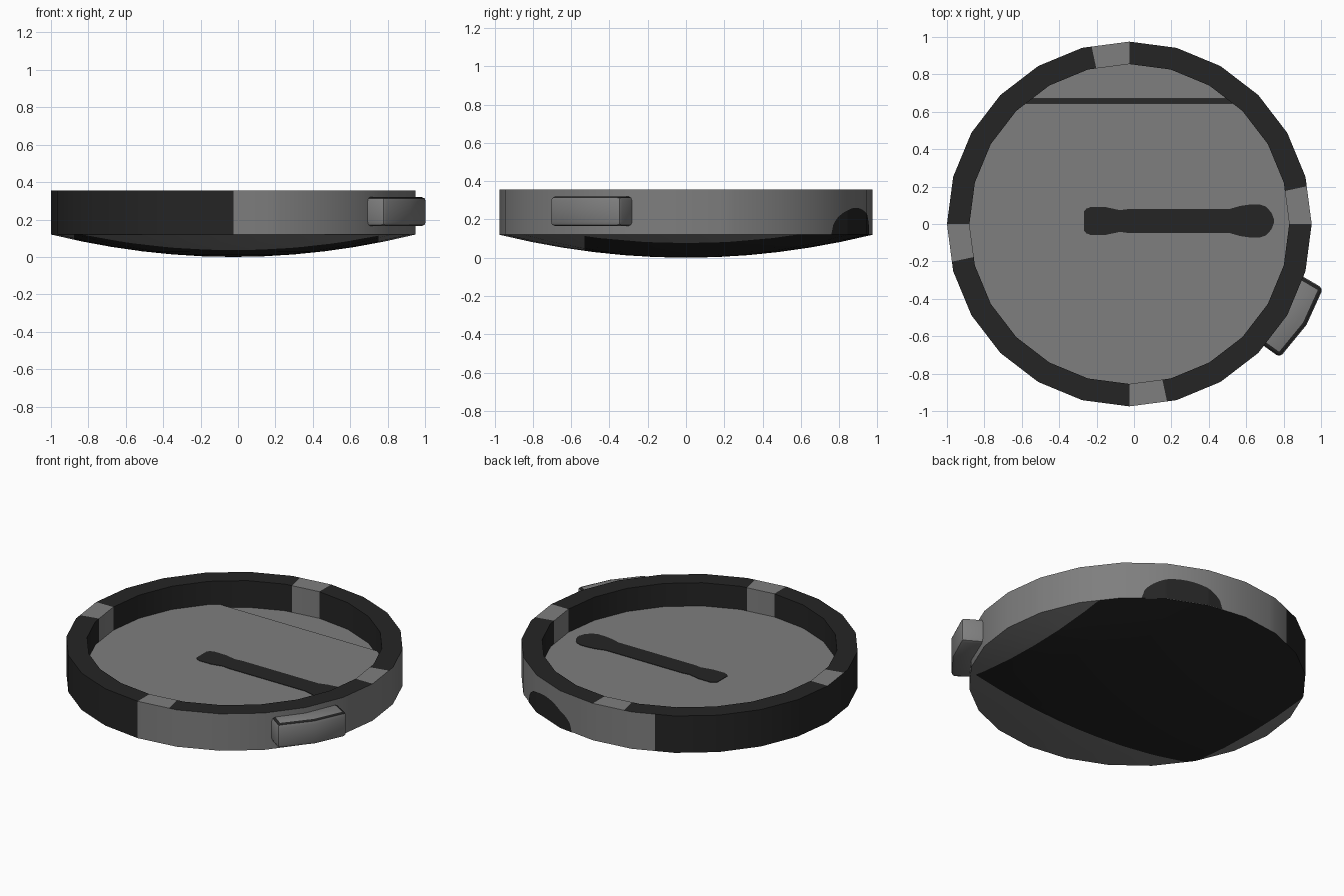
import bpy, bmesh, math
from mathutils import Vector

if "Cube" in bpy.data.objects:
    bpy.data.objects.remove(bpy.data.objects["Cube"])

CX, R, RI = -0.025, 0.975, 0.855        # centre, outer and inner radius
Z_SIDE, Z_TOP, Z_FLOOR, Z_LOW = 0.12, 0.355, 0.207, 0.185


def material(name, v):
    m = bpy.data.materials.new(name)
    m.diffuse_color = (v, v, v, 1)
    m.use_nodes = True
    m.node_tree.nodes["Principled BSDF"].inputs["Base Color"].default_value = m.diffuse_color
    return m


GREY, DARK = 0, 1
MATS = [material("mid_grey", 0.21), material("near_black", 0.018)]


def finish(name, bm):
    me = bpy.data.meshes.new(name)
    bm.to_mesh(me)
    bm.free()
    for m in MATS:
        me.materials.append(m)
    ob = bpy.data.objects.new(name, me)
    bpy.context.collection.objects.link(ob)
    bpy.ops.object.select_all(action='DESELECT')
    ob.select_set(True)
    bpy.context.view_layer.objects.active = ob
    bpy.ops.object.shade_smooth_by_angle(angle=math.radians(25))
    return ob


def on_polygon(deg, rad, z):
    """Point on a 24-sided ring, also between its corners."""
    r = rad * math.cos(math.radians(7.5)) / math.cos(math.radians(deg % 15 - 7.5))
    a = math.radians(deg)
    return Vector((CX + r * math.cos(a), r * math.sin(a), z))


def split(bm, co, no):
    bmesh.ops.bisect_plane(bm, geom=bm.verts[:] + bm.edges[:] + bm.faces[:],
                           plane_co=co, plane_no=no, dist=1e-5)


def prism(points, z0, z1):
    bm = bmesh.new()
    f = bm.faces.new([bm.verts.new((x, y, z0)) for x, y in points])
    ext = bmesh.ops.extrude_face_region(bm, geom=[f], use_keep_orig=True)
    for v in ext["geom"]:
        if isinstance(v, bmesh.types.BMVert):
            v.co.z = z1
    bmesh.ops.recalc_face_normals(bm, faces=bm.faces[:])
    return bm


# Rim: dark with four grey notches, outer wall half grey and half dark
angles = sorted(set(range(0, 360, 15)) | {12, 102, 192, 282, 113})
profile = [(R, Z_SIDE), (R, Z_TOP), (RI, Z_TOP), (RI, 0.17)]
bm = bmesh.new()
cols = [[bm.verts.new(on_polygon(a, r, z)) for r, z in profile] for a in angles]
for i, a in enumerate(angles):
    b = angles[(i + 1) % len(angles)]
    mid = (a + (b if b > a else b + 360)) / 2
    c0, c1 = cols[i], cols[(i + 1) % len(cols)]
    for p in range(3):
        f = bm.faces.new((c0[p], c1[p], c1[p + 1], c0[p + 1]))
        if p == 0:
            f.material_index = DARK if 113 < mid < 270 else GREY
        else:
            f.material_index = GREY if mid % 90 < 12 else DARK
finish("rim", bm)

# Floor: raised main area, dark slope and lower strip at the back
bm = bmesh.new()
bm.faces.new([bm.verts.new(on_polygon(a, RI, Z_FLOOR)) for a in range(0, 360, 15)])
for y in (0.643, 0.67):
    split(bm, (0, y, 0), (0, 1, 0))
for v in bm.verts:
    if v.co.y > 0.66:
        v.co.z = Z_LOW
for f in bm.faces:
    f.material_index = DARK if 0.645 < f.calc_center_bounds().y < 0.668 else GREY
finish("floor", bm)

# Domed underside with a dark panel bounded by three straight lines
bm = bmesh.new()
rings = 6
tip = bm.verts.new((CX, 0, 0))
grid = [[bm.verts.new(on_polygon(a, R * k / rings, Z_SIDE * (k / rings) ** 2))
         for a in range(0, 360, 15)] for k in range(1, rings + 1)]
for j in range(24):
    n = (j + 1) % 24
    bm.faces.new((tip, grid[0][n], grid[0][j]))
    for k in range(rings - 1):
        bm.faces.new((grid[k][j], grid[k][n], grid[k + 1][n], grid[k + 1][j]))
X0, X1, Y0 = -0.878, 0.75, -0.53
split(bm, (X0, 0, 0), (1, 0, 0))
split(bm, (X1, 0, 0), (1, 0, 0))
split(bm, (0, Y0, 0), (0, 1, 0))
bm.normal_update()
for f in bm.faces:
    if f.normal.z > 0:
        f.normal_flip()
    c = f.calc_center_median()
    f.material_index = DARK if X0 < c.x < X1 and c.y > Y0 else GREY
finish("underside", bm)

# Dark arch painted on the outer wall
bm = bmesh.new()
A, HALF, N = 66, 14.5, 29
steps = sorted({A - HALF + 2 * HALF * i / N for i in range(N + 1)} | {60, 75})
pairs = []
for a in steps:
    h = 0.14 * math.sqrt(max(0, 1 - ((a - A) / HALF) ** 2))
    pairs.append([bm.verts.new(on_polygon(a, R + 0.003, z))
                  for z in (Z_SIDE, Z_SIDE + h + 0.0005)])
for p, q in zip(pairs, pairs[1:]):
    bm.faces.new((p[0], q[0], q[1], p[1])).material_index = DARK
finish("wall_arch", bm)

# Flat dark pointer on the floor, mirrored half outline
half = [(-0.268, 0.05), (-0.255, 0.066), (-0.23, 0.075), (-0.15, 0.074), (-0.075, 0.058),
        (-0.03, 0.064), (0.51, 0.064), (0.57, 0.081), (0.62, 0.088), (0.67, 0.089),
        (0.705, 0.077), (0.735, 0.045), (0.748, 0.01)]
YC = 0.016
outline = [(x, YC - h) for x, h in half] + [(x, YC + h) for x, h in reversed(half)]
bm = prism(outline, Z_FLOOR - 0.002, Z_FLOOR + 0.003)
for f in bm.faces:
    f.material_index = DARK
finish("pointer", bm)

# Bevelled grip block on the rim, with a dark upper edge
bm = prism([(0.82, -0.232), (0.76, -0.44), (0.63, -0.606),
            (0.78, -0.713), (0.922, -0.54), (1.011, -0.344)], 0.165, 0.32)
bm.normal_update()
sharp = [e for e in bm.edges if e.calc_face_angle() > math.radians(40)]
bmesh.ops.bevel(bm, geom=sharp, offset=0.022, segments=2, profile=0.5, affect='EDGES')
bm.normal_update()
for f in bm.faces:
    f.material_index = DARK if 0.7 < f.normal.z < 0.98 else GREY
finish("side_grip", bm)
